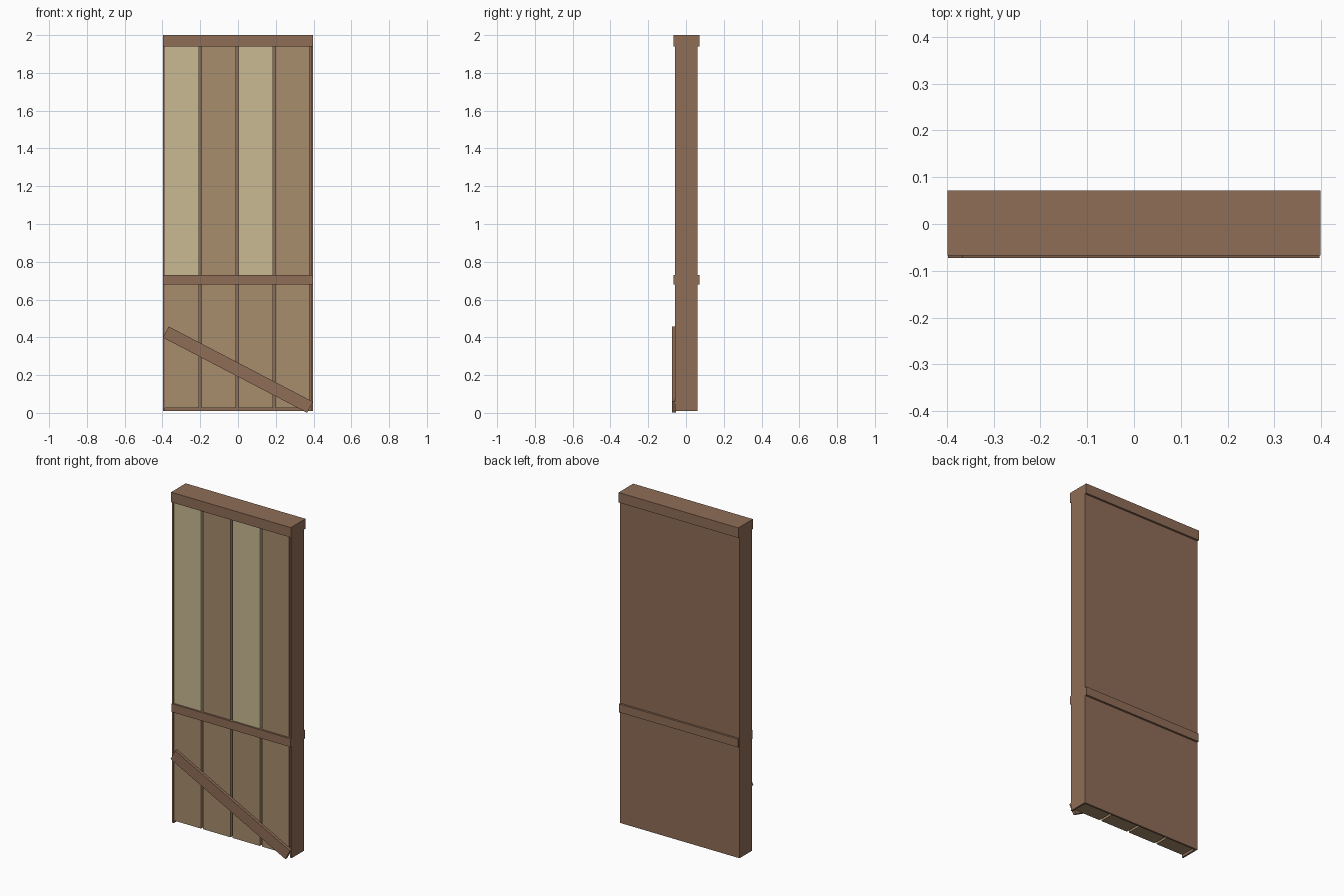
import bpy
import math

cube = bpy.data.objects.get("Cube")
if cube:
    bpy.data.objects.remove(cube, do_unlink=True)


def make_material(name, rgb):
    mat = bpy.data.materials.new(name)
    mat.use_nodes = True
    color = (*rgb, 1.0)
    mat.diffuse_color = color
    mat.node_tree.nodes["Principled BSDF"].inputs["Base Color"].default_value = color
    return mat


brown = make_material("brown_wood", (0.275, 0.153, 0.095))
tan = make_material("tan_wood", (0.386, 0.262, 0.150))
pale = make_material("pale_wood", (0.578, 0.491, 0.292))


def box(name, xs, ys, zs, mat, angle=0.0):
    """Box spanning the given ranges, optionally turned about the y axis."""
    spans = (xs, ys, zs)
    bpy.ops.mesh.primitive_cube_add(size=1, location=[(a + b) / 2 for a, b in spans])
    obj = bpy.context.object
    obj.name = name
    obj.scale = [b - a for a, b in spans]
    obj.rotation_euler.y = angle
    obj.data.materials.append(mat)
    return obj


HALF = 0.398          # half width of the door
FRONT, BACK = -0.058, 0.06
BASE, TOP = 0.01, 1.995
WALL = 0.011

# Open-fronted shell: back sheet and two side boards
box("back_panel", (-HALF, HALF), (BACK - WALL, BACK), (BASE, TOP), brown)
for side, sign in (("left", 1), ("right", -1)):
    xs = sorted((sign * HALF, sign * (HALF - WALL)))
    box(f"{side}_side_board", xs, (FRONT, BACK - WALL), (BASE, TOP), brown)

# Four planks with narrow gaps, alternating colours above the middle rail
SPLIT = 0.705
for i in range(4):
    x = -0.387 + i * 0.195
    xs = (x, x + 0.181)
    ys = (FRONT + 0.002, BACK - WALL)
    box(f"lower_plank_{i + 1}", xs, ys, (0.025, SPLIT), tan)
    box(f"upper_plank_{i + 1}", xs, ys, (SPLIT, 1.97), tan if i % 2 else pale)

# Cross rails standing proud of both faces
RAIL_Y = (-0.067, 0.072)
box("middle_rail", (-0.396, 0.396), RAIL_Y, (0.68, 0.73), brown)
box("top_rail", (-HALF, HALF), RAIL_Y, (1.94, 2.0), brown)

# Diagonal brace across the lower front
start, end = (-0.382, 0.428), (0.381, 0.03)
dx, dz = end[0] - start[0], end[1] - start[1]
length = math.hypot(dx, dz)
mx, mz = (start[0] + end[0]) / 2, (start[1] + end[1]) / 2
box("diagonal_brace", (mx - length / 2, mx + length / 2), (-0.073, FRONT + 0.004),
    (mz - 0.033, mz + 0.033), brown, math.atan2(-dz, dx))
